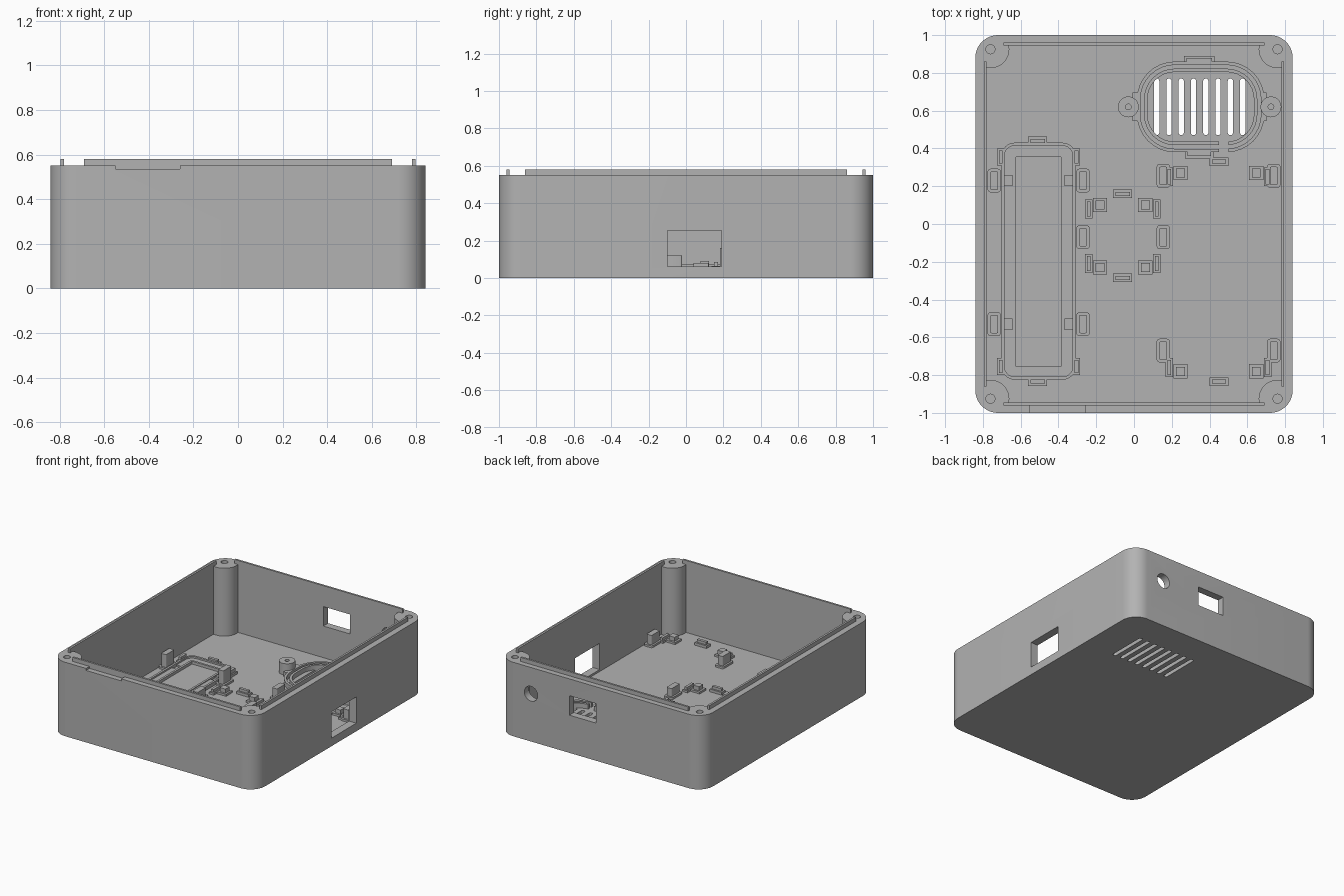
import bpy, bmesh, math

if "Cube" in bpy.data.objects:
    bpy.data.objects.remove(bpy.data.objects["Cube"], do_unlink=True)

GREY = (0.45, 0.45, 0.45, 1)
mat = bpy.data.materials.new("grey plastic")
mat.use_nodes = True
mat.diffuse_color = GREY
mat.node_tree.nodes["Principled BSDF"].inputs["Base Color"].default_value = GREY
FLOOR, RIM = 0.045, 0.55
parts = []


def slab(name, x, y, w, d, z0, z1, r=0.0, steps=8):
    """Upright block centred on x, y with corners rounded by r."""
    bm = bmesh.new()
    pts = []
    for k, (sx, sy) in enumerate(((1, 1), (-1, 1), (-1, -1), (1, -1))):
        cx, cy = x + sx * (w / 2 - r), y + sy * (d / 2 - r)
        for i in range(steps + 1 if r else 1):
            a = math.pi / 2 * (k + i / steps)
            p = (cx + r * math.cos(a), cy + r * math.sin(a), z0)
            if not pts or math.dist(p, pts[-1]) > 1e-5:
                pts.append(p)
    if math.dist(pts[0], pts[-1]) < 1e-5:
        pts.pop()
    face = bm.faces.new([bm.verts.new(p) for p in pts])
    top = bmesh.ops.extrude_face_region(bm, geom=[face])["geom"]
    bmesh.ops.translate(bm, vec=(0, 0, z1 - z0),
                        verts=[v for v in top if isinstance(v, bmesh.types.BMVert)])
    bmesh.ops.recalc_face_normals(bm, faces=bm.faces)
    me = bpy.data.meshes.new(name)
    bm.to_mesh(me)
    bm.free()
    me.materials.append(mat)
    ob = bpy.data.objects.new(name, me)
    bpy.context.collection.objects.link(ob)
    parts.append(ob)
    return ob


def disc(name, x, y, r, z0, z1):
    return slab(name, x, y, 2 * r, 2 * r, z0, z1, r)


def cut(ob, cutter):
    """Subtract cutter from ob, bake the result and drop the cutter."""
    mod = ob.modifiers.new("cut", 'BOOLEAN')
    mod.operation, mod.solver, mod.object = 'DIFFERENCE', 'EXACT', cutter
    bpy.context.view_layer.update()
    deps = bpy.context.evaluated_depsgraph_get()
    me = bpy.data.meshes.new_from_object(ob.evaluated_get(deps))
    ob.modifiers.clear()
    ob.data = me
    parts.remove(cutter)
    bpy.data.objects.remove(cutter, do_unlink=True)


def ring(name, x, y, w, d, t, z1, r):
    ob = slab(name, x, y, w, d, FLOOR - 0.01, z1, r)
    cut(ob, slab("cutter", x, y, w - 2 * t, d - 2 * t, 0, 1, max(r - t, 0.005)))
    return ob


# Shell: rounded tray, with corner pillars left standing in the cavity
shell = slab("case_shell", 0, 0, 1.68, 2, 0, RIM, 0.12, 12)
cavity = slab("cavity", 0, 0, 1.56, 1.89, FLOOR, 1)
corners = [(sx * 0.76, sy * 0.925) for sx in (-1, 1) for sy in (-1, 1)]
for x, y in corners:
    cut(cavity, disc("pillar", x, y, 0.1, -0.1, 1.1))
cut(shell, cavity)
for x, y in corners:
    cut(shell, disc("screw_hole", x, y, 0.024, 0.25, 1))

# Openings in the side and back walls, and the pry notch at the front
cut(shell, slab("side_port", 0.82, 0.045, 0.2, 0.29, 0.06, 0.255))
cut(shell, slab("back_port", 0.15, 0.98, 0.22, 0.2, 0.28, 0.425))
round_port = disc("round_port", 0, 0, 0.055, -0.1, 0.1)
round_port.location = (0.575, 0.98, 0.355)
round_port.rotation_euler.x = math.pi / 2
cut(shell, round_port)
cut(shell, slab("pry_notch", -0.405, -1, 0.29, 0.08, 0.535, 0.7))

# Speaker slots through the floor
for i in range(8):
    cut(shell, slab("slot", 0.12 + i * 0.065, 0.62, 0.028, 0.3, -0.1, 0.2, 0.0139, 4))

# Raised lip strips on the rim
for s, side in ((-1, "right"), (1, "left")):
    slab("lip_" + side, s * 0.7875, 0, 0.015, 1.72, RIM - 0.03, 0.58)
for s, side in ((-1, "front"), (1, "back")):
    slab("lip_" + side, 0, s * 0.9525, 1.38, 0.015, RIM - 0.03, 0.58)

# Speaker seat: two concentric walls with a cable gap, and screw posts
for name, grow in (("speaker_outer_wall", 0), ("speaker_inner_wall", -0.075)):
    wall = ring(name, 0.353, 0.62, 0.675 + grow, 0.48 + grow, 0.018, 0.08, 0.2 + grow / 2)
    cut(wall, slab("cable_gap", 0.475, 0.41, 0.05, 0.14, 0, 1))
for x, s in ((-0.03, 1), (0.725, -1)):
    post = disc("speaker_post", x, 0.62, 0.055, FLOOR - 0.01, 0.13)
    cut(post, disc("cutter", x, 0.62, 0.015, FLOOR, 1))
    slab("speaker_post_web", x + s * 0.035, 0.62, 0.025, 0.15, FLOOR - 0.01, 0.08)

# Battery bay: low frame, raised rim and cable channels
frame = ring("battery_frame", -0.505, -0.197, 0.393, 1.255, 0.06, 0.06, 0.07)
for y in (0.23, -0.53):
    cut(frame, slab("channel", -0.505, y, 0.5, 0.055, FLOOR + 0.003, 1))
ring("battery_rim", -0.505, -0.197, 0.393, 1.255, 0.016, 0.072, 0.07)
ring("battery_inner_rim", -0.505, -0.2, 0.275, 1.14, 0.016, 0.066, 0.01)


def stepped(name, x, y, w, d, base, top, inset, r=0.0):
    """Foot plate with a narrower post on it."""
    slab(name + "_foot", x, y, w, d, FLOOR - 0.01, base, r, 4)
    slab(name, x, y, w - 2 * inset, d - 2 * inset, FLOOR, top, r / 2, 4)


# Tall retaining clips
for x, y, top in ((-0.74, 0.23, 0.155), (-0.27, 0.23, 0.16), (-0.74, -0.53, 0.155),
                  (-0.27, -0.53, 0.16), (-0.27, -0.07, 0.115), (0.155, -0.07, 0.12),
                  (0.155, 0.255, 0.13), (0.74, 0.255, 0.13),
                  (0.155, -0.67, 0.13), (0.74, -0.67, 0.13)):
    stepped("clip", x, y, 0.07, 0.125, 0.06, top, 0.014, 0.015)

# Square pegs with corner stops, for the display and the circuit board
for cx, cy, hx, hy in ((-0.06, -0.065, 0.12, 0.165), (0.447, -0.255, 0.2, 0.525)):
    for sx in (-1, 1):
        for sy in (-1, 1):
            x, y = cx + sx * hx, cy + sy * hy
            stepped("peg", x, y, 0.075, 0.075, 0.06, 0.09, 0.014)
            stepped("corner_stop", x + sx * 0.06, y - sy * 0.02, 0.04, 0.1, 0.06, 0.08, 0.01)

# Battery corner stops
for x in (-0.705, -0.305):
    for y in (0.355, -0.755):
        stepped("battery_stop", x, y, 0.04, 0.09, 0.065, 0.09, 0.01)

# Low edge stops
for x, y, w in ((-0.51, 0.44, 0.1), (-0.51, -0.835, 0.1), (-0.06, 0.16, 0.1),
                (-0.06, -0.285, 0.1), (0.45, 0.33, 0.1), (0.45, -0.835, 0.1),
                (0.345, 0.868, 0.16), (0.345, 0.37, 0.15)):
    stepped("edge_stop", x, y, w, 0.045, 0.065, 0.085, 0.012)

# Smooth the rounded walls, keeping edges sharp
bpy.ops.object.select_all(action='DESELECT')
for ob in parts:
    ob.select_set(True)
bpy.context.view_layer.objects.active = shell
bpy.ops.object.shade_smooth_by_angle(angle=math.radians(30))
